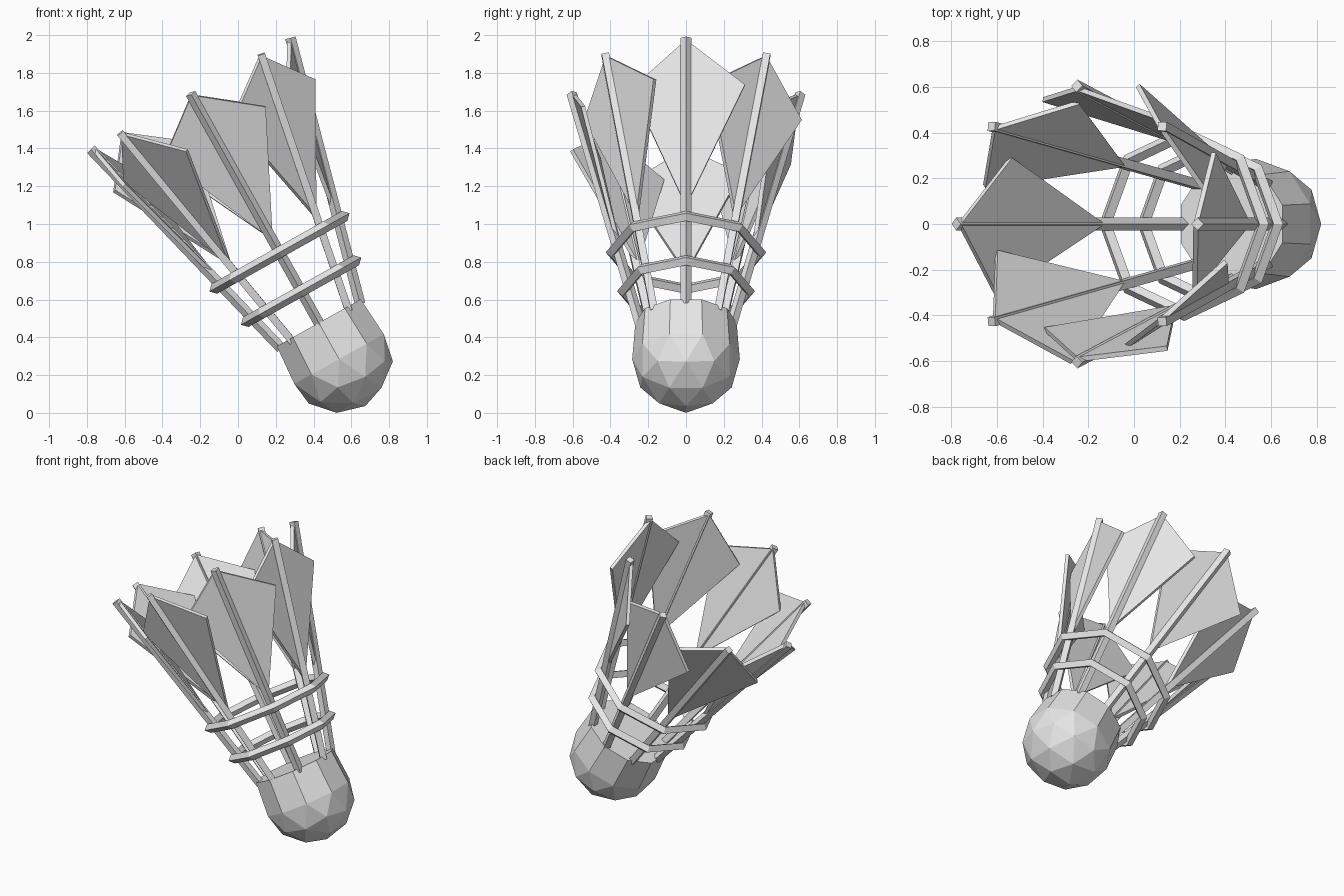
import bpy, bmesh, math
from mathutils import Matrix, Vector

cube = bpy.data.objects.get("Cube")
if cube:
    bpy.data.objects.remove(cube, do_unlink=True)

# One plain colour for every part
grey = bpy.data.materials.new("light_grey")
grey.use_nodes = True
COLOUR = (0.8, 0.8, 0.8, 1)
grey.diffuse_color = COLOUR
for node in grey.node_tree.nodes:
    if node.type == 'BSDF_PRINCIPLED':
        node.inputs["Base Color"].default_value = COLOUR

# Everything is built upright around the cork, then leaned over
LEAN = Matrix.Translation((0.535, 0, 0.285)) @ Matrix.Rotation(math.radians(-29.2), 4, 'Y')
COUNT = 8
RIM = 0.22
FOOT = Vector((0.24, 0, 0.2))
TIP = Vector((0.605, 0, 1.61))
UP = (TIP - FOOT).normalized()
OUT = Vector((UP.z, 0, -UP.x))
SIDE = Vector((0, 1, 0))


def finish(name, bm, turn=0.0):
    bmesh.ops.recalc_face_normals(bm, faces=bm.faces)
    mesh = bpy.data.meshes.new(name)
    bm.to_mesh(mesh)
    bm.free()
    mesh.materials.append(grey)
    mesh.transform(LEAN @ Matrix.Rotation(turn, 4, 'Z'))
    bpy.context.collection.objects.link(bpy.data.objects.new(name, mesh))


def prism(name, start, end, turn):
    """Join two matching point loops into a closed solid."""
    bm = bmesh.new()
    a = [bm.verts.new(p) for p in start]
    b = [bm.verts.new(p) for p in end]
    bm.faces.new(a)
    bm.faces.new(b)
    n = len(a)
    for i in range(n):
        j = (i + 1) % n
        bm.faces.new((a[i], a[j], b[j], b[i]))
    finish(name, bm, turn)


# Cork: faceted lower dome with a short straight wall and a flat top
bm = bmesh.new()
bmesh.ops.create_icosphere(bm, subdivisions=2, radius=0.285)
bmesh.ops.delete(bm, geom=[v for v in bm.verts if v.co.z > 0.01], context='VERTS')
border = [e for e in bm.edges if e.is_boundary]
wall = bmesh.ops.extrude_edge_only(bm, edges=border)["geom"]
for v in wall:
    if isinstance(v, bmesh.types.BMVert):
        v.co = Vector((v.co.x * 0.94, v.co.y * 0.94, RIM))
bmesh.ops.holes_fill(bm, edges=[e for e in bm.edges if e.is_boundary], sides=0)
finish("cork", bm)


# Binding rings: eight-sided hoops with a diamond section
def hoop(name, radius, height, size=0.03):
    bm = bmesh.new()
    loops = []
    for i in range(COUNT):
        a = math.tau * i / COUNT
        section = []
        for dr, dz in ((size, 0), (0, size), (-size, 0), (0, -size)):
            r = radius + dr
            section.append(bm.verts.new((r * math.cos(a), r * math.sin(a), height + dz)))
        loops.append(section)
    for i in range(COUNT):
        p, q = loops[i], loops[(i + 1) % COUNT]
        for k in range(4):
            m = (k + 1) % 4
            bm.faces.new((p[k], q[k], q[m], p[m]))
    finish(name, bm)


hoop("upper_ring", 0.395, 0.647)
hoop("lower_ring", 0.335, 0.412)

# Feathers: diamond shaft and a kite-shaped vane, each overlapping the next
W = 0.028
diamond = [OUT * W, SIDE * W, OUT * -W, SIDE * -W]
# sideways, outward and along-shaft distances from the tip
kite = [(0, -0.01, -0.01), (0.312, 0.005, -0.26), (0, -0.01, -0.92), (-0.29, -0.08, -0.26)]
outline = [TIP + SIDE * s + OUT * o + UP * u for s, o, u in kite]
half = OUT * 0.011

for i in range(COUNT):
    turn = math.tau * i / COUNT
    prism(f"shaft_{i + 1}", [FOOT + d for d in diamond], [TIP + d for d in diamond], turn)
    prism(f"vane_{i + 1}", [p - half for p in outline], [p + half for p in outline], turn)
